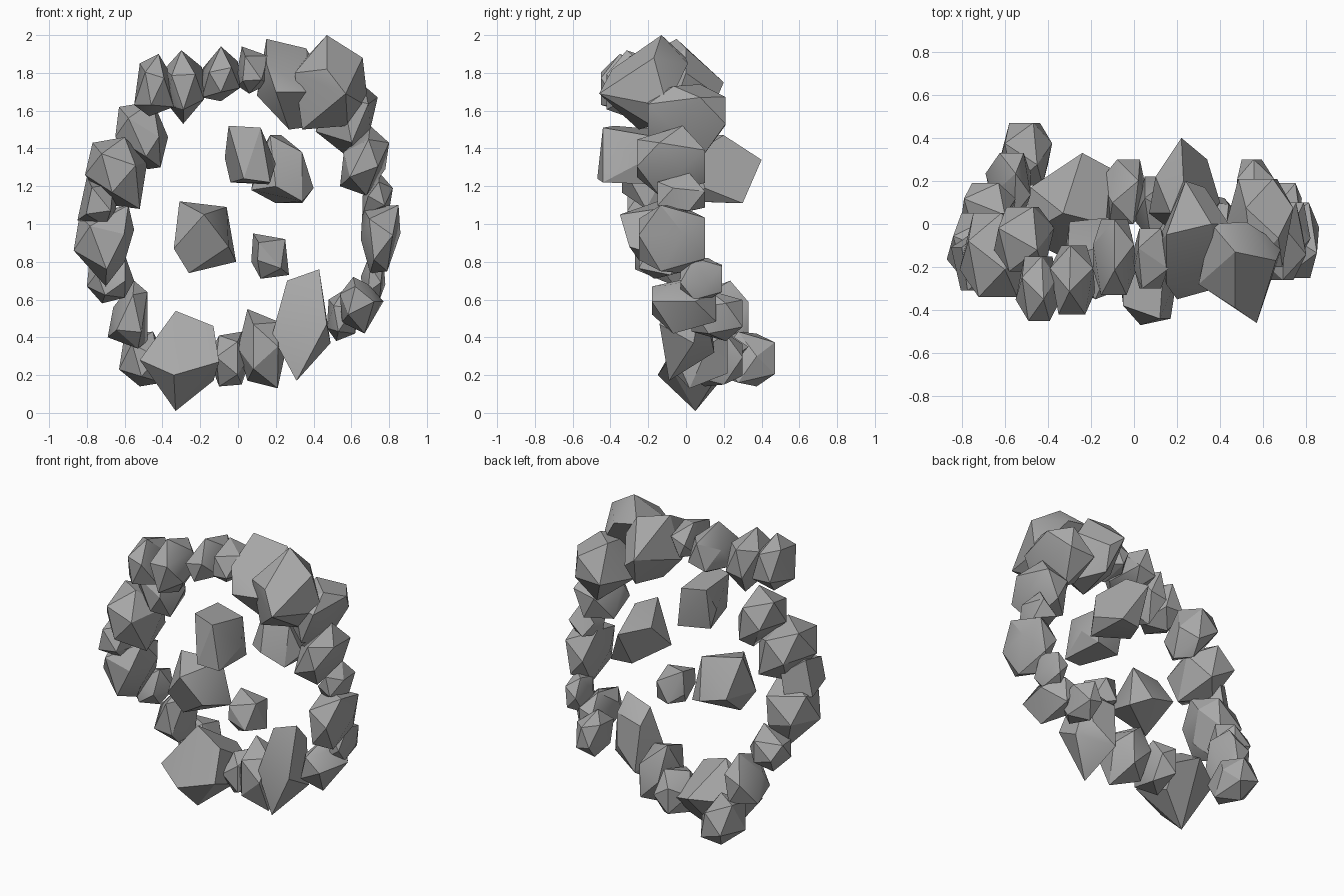
import bpy, bmesh, math

stone = bpy.data.materials.new("stone")
stone.diffuse_color = (0.39, 0.39, 0.39, 1)


def hull(name, pts):
    """Convex, faceted boulder around a few corner points."""
    bm = bmesh.new()
    for p in pts:
        bm.verts.new(p)
    bmesh.ops.convex_hull(bm, input=bm.verts)
    loose = [v for v in bm.verts if not v.link_faces]
    bmesh.ops.delete(bm, geom=loose, context='VERTS')
    bmesh.ops.dissolve_limit(bm, angle_limit=math.radians(10), verts=bm.verts, edges=bm.edges)
    bmesh.ops.recalc_face_normals(bm, faces=bm.faces)
    me = bpy.data.meshes.new(name)
    bm.to_mesh(me)
    bm.free()
    me.materials.append(stone)
    ob = bpy.data.objects.new(name, me)
    bpy.context.collection.objects.link(ob)
    # soften only the shallow edges
    bpy.ops.object.select_all(action='DESELECT')
    ob.select_set(True)
    bpy.context.view_layer.objects.active = ob
    bpy.ops.object.shade_smooth_by_angle(angle=math.radians(30))


def rock(name, y0, y1, *outline):
    """Rock from its front outline (x, z), with smaller chipped ends at y0 and y1."""
    n = len(outline)
    cx = sum(p[0] for p in outline) / n
    cz = sum(p[1] for p in outline) / n
    mid, d = (y0 + y1) / 2, y1 - y0
    pts = []
    for i, (x, z) in enumerate(outline):
        side = -1 if i % 2 else 1
        pts.append((x, mid + side * 0.17 * d, z))
        pts.append((cx + (x - cx) * 0.62, y0 if side > 0 else y1, cz + (z - cz) * 0.62))
    hull(name, pts)


# Upper arc, left to right
rock("top_rock_1", -.45, -.15, (-.52, 1.85), (-.42, 1.90), (-.36, 1.80), (-.34, 1.62), (-.47, 1.57), (-.55, 1.63))
rock("top_rock_2", -.42, -.10, (-.39, 1.82), (-.30, 1.92), (-.19, 1.83), (-.18, 1.66), (-.29, 1.53), (-.37, 1.63))
rock("top_rock_3", -.33, .02, (-.19, 1.82), (-.09, 1.94), (0, 1.86), (.01, 1.72), (-.09, 1.65), (-.19, 1.67))
rock("top_rock_4", -.30, -.02, (.02, 1.94), (.16, 1.89), (.16, 1.74), (.06, 1.69), (0, 1.73), (0, 1.83))
hull("top_boulder_inner", [
    (.15, -.05, 1.98), (.36, 0, 1.93), (.10, -.10, 1.68), (.27, -.15, 1.50),
    (.42, -.10, 1.52), (.24, .20, 1.75), (.33, .17, 1.68), (.44, 0, 1.80),
    (.20, -.35, 1.70), (.38, -.30, 1.70), (.15, -.28, 1.85), (.30, .10, 1.54)])
hull("top_boulder_outer", [
    (.47, -.13, 2.0), (.66, -.17, 1.88), (.57, -.46, 1.69), (.30, -.28, 1.80),
    (.36, 0, 1.88), (.52, .01, 1.85), (.69, -.10, 1.62), (.58, -.18, 1.52),
    (.34, -.25, 1.50), (.47, -.39, 1.82)])

# Right side, top to bottom
rock("right_rock_1", -.20, .21, (.52, 1.74), (.67, 1.73), (.74, 1.67), (.70, 1.50), (.60, 1.34), (.41, 1.49))
rock("right_rock_2", -.26, .10, (.70, 1.52), (.80, 1.43), (.78, 1.29), (.68, 1.15), (.54, 1.20), (.56, 1.38))
rock("right_rock_3", -.15, .10, (.75, 1.27), (.82, 1.19), (.80, 1.07), (.66, 1.05), (.66, 1.15))
rock("right_rock_4", -.25, .10, (.66, 1.09), (.85, 1.10), (.86, .95), (.79, .75), (.70, .74), (.65, .92))
rock("right_rock_5", -.03, .19, (.69, .82), (.77, .82), (.78, .68), (.75, .60), (.67, .60), (.65, .72))
rock("right_rock_6", -.18, .16, (.61, .72), (.69, .68), (.77, .59), (.67, .42), (.55, .48), (.54, .63))
rock("right_rock_7", .03, .30, (.48, .60), (.56, .65), (.65, .58), (.62, .42), (.52, .38), (.47, .45))

# Lower arc, right to left
hull("bottom_boulder_right", [
    (.26, 0, .70), (.43, 0, .76), (.49, .04, .37), (.31, -.09, .17), (.18, -.05, .41),
    (.47, -.14, .47), (.27, .15, .32), (.42, .12, .45), (.25, .12, .62), (.44, .09, .65)])
rock("bottom_rock_1", -.08, .22, (.05, .55), (.22, .48), (.26, .36), (.21, .13), (.05, .17), (0, .34))
rock("bottom_rock_2", 0, .30, (.02, .43), (-.10, .41), (-.16, .30), (-.10, .14), (.02, .15), (.07, .30))
hull("bottom_boulder_left", [
    (-.33, .05, .01), (-.52, -.06, .28), (-.33, .05, .54), (-.13, 0, .46), (-.10, -.10, .27),
    (-.34, -.15, .20), (-.24, .33, .35), (-.48, .17, .32), (-.11, .26, .30), (-.13, .15, .17)])
rock("bottom_rock_3", .18, .47, (-.60, .42), (-.45, .43), (-.38, .30), (-.40, .16), (-.52, .14), (-.63, .23))

# Left side, bottom to top
rock("left_rock_1", .04, .33, (-.55, .70), (-.48, .64), (-.48, .38), (-.53, .34), (-.69, .40), (-.66, .56))
rock("left_rock_2", -.03, .19, (-.79, .77), (-.60, .84), (-.55, .70), (-.60, .61), (-.72, .58), (-.80, .67))
rock("left_rock_3", -.27, .05, (-.84, 1.04), (-.58, 1.10), (-.55, .97), (-.60, .80), (-.70, .67), (-.87, .86))
rock("left_rock_4", -.31, -.01, (-.80, 1.25), (-.66, 1.21), (-.64, 1.05), (-.70, .99), (-.85, 1.02))
rock("left_rock_5", -.34, .05, (-.77, 1.43), (-.60, 1.46), (-.48, 1.33), (-.52, 1.08), (-.68, 1.10), (-.81, 1.26))
rock("left_rock_6", -.22, .08, (-.63, 1.62), (-.45, 1.65), (-.37, 1.46), (-.41, 1.30), (-.48, 1.29), (-.65, 1.46))

# Rocks floating inside the ring
hull("floating_rock_front", [
    (-.05, -.38, 1.52), (.12, -.44, 1.51), (.03, -.47, 1.24), (.17, -.44, 1.22), (.20, -.25, 1.32),
    (.14, -.15, 1.46), (-.05, -.14, 1.50), (-.07, -.22, 1.35), (.16, -.14, 1.21), (-.04, -.2, 1.22)])
hull("floating_rock_back", [
    (.17, .05, 1.47), (.23, .20, 1.47), (.22, .40, 1.34), (.40, .10, 1.19), (.34, .30, 1.11),
    (.20, .28, 1.11), (.07, .05, 1.18), (.20, -.05, 1.20), (.34, .05, 1.38), (.34, 0, 1.12),
    (.10, .22, 1.35)])
hull("floating_rock_left", [
    (-.31, -.15, 1.12), (-.06, -.08, 1.09), (-.01, -.05, .80), (-.26, -.20, .74), (-.34, -.25, .87),
    (-.18, -.35, 1.05), (-.05, -.30, .88), (-.30, .01, .90), (-.12, .03, .85)])
rock("floating_rock_small", -.25, 0, (.08, .95), (.25, .92), (.27, .73), (.12, .71), (.07, .80))
